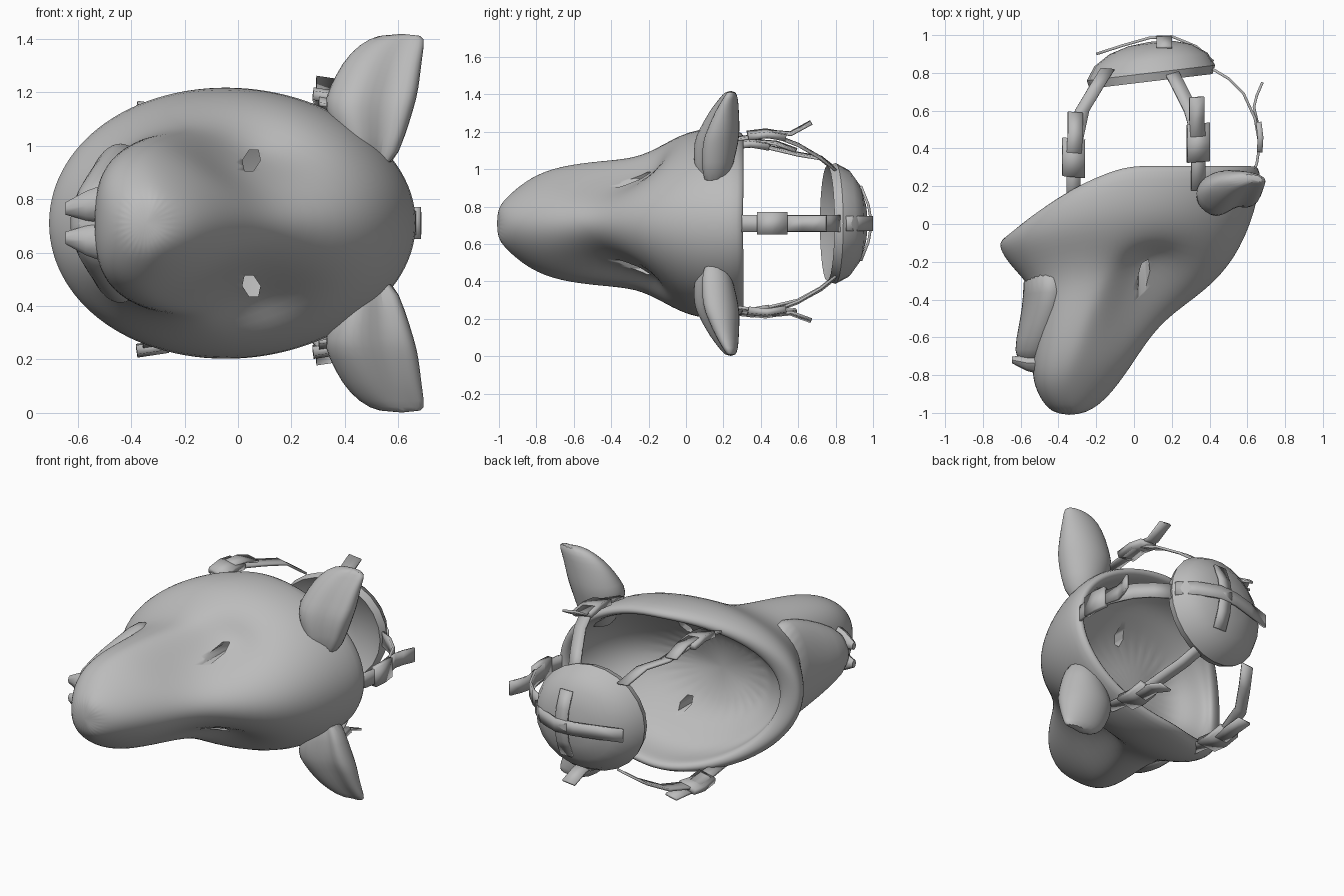
import bpy, bmesh
from math import sin, cos, pi, radians, exp, copysign
from mathutils import Vector

if "Cube" in bpy.data.objects:
    bpy.data.objects.remove(bpy.data.objects["Cube"], do_unlink=True)

MID = 0.71  # height of the symmetry plane (the mask lies on its side)

grey = bpy.data.materials.new("plain grey")
grey.use_nodes = True
colour = (0.5, 0.5, 0.5, 1)
grey.diffuse_color = colour
for node in grey.node_tree.nodes:
    if node.type == 'BSDF_PRINCIPLED':
        node.inputs["Base Color"].default_value = colour


def finish(name, bm, angle=50):
    """Turn a bmesh into a smooth shaded object."""
    bmesh.ops.recalc_face_normals(bm, faces=bm.faces[:])
    mesh = bpy.data.meshes.new(name)
    bm.to_mesh(mesh)
    bm.free()
    mesh.materials.append(grey)
    for poly in mesh.polygons:
        poly.use_smooth = True
    mesh.set_sharp_from_angle(angle=radians(angle))
    obj = bpy.data.objects.new(name, mesh)
    bpy.context.scene.collection.objects.link(obj)
    return obj


def loft(name, rings, angle=50):
    """Skin a list of closed rings and cap both ends."""
    bm = bmesh.new()
    loops = [[bm.verts.new(p) for p in ring] for ring in rings]
    count = len(loops[0])
    for a, b in zip(loops, loops[1:]):
        for i in range(count):
            j = (i + 1) % count
            bm.faces.new((a[i], a[j], b[j], b[i]))
    for end in (loops[0], loops[-1]):
        bm.faces.new(end)
    return finish(name, bm, angle)


def section(tx, ty, mx, my, bx, by, width, pinch, count=28):
    """Head ring through a crown, middle and underside point.
    Pinch narrows the crown and squares the underside."""
    ring = []
    for i in range(count):
        t = 2 * pi * i / count
        c, s = cos(t), sin(t)
        crown, under, mid = c * (c + 1) / 2, c * (c - 1) / 2, 1 - c * c
        if c < 0 and abs(s) > 1e-6:
            side = copysign(abs(s) ** (1 - pinch), s)
        else:
            side = s * (1 - pinch * c)
        y = min(crown * ty + mid * my + under * by, max(ty, my))
        ring.append(Vector((crown * tx + mid * mx + under * bx, y, MID + width * side)))
    return ring


def subdivide(obj, levels):
    mod = obj.modifiers.new("smooth", 'SUBSURF')
    mod.levels = mod.render_levels = levels


# Mask shell: nose to rim along the outside, then back down the inside
outer = [
    (-.28, -1.01, -.34, -1.01, -.42, -.96, .08, 0),
    (-.18, -.96, -.36, -.94, -.49, -.87, .16, .1),
    (-.08, -.85, -.36, -.83, -.54, -.78, .25, .2),
    (.02, -.70, -.30, -.68, -.54, -.65, .31, .3),
    (.15, -.52, -.22, -.46, -.50, -.48, .34, .4),
    (.38, -.36, -.12, -.28, -.54, -.34, .36, .25),
    (.54, -.19, -.07, -.12, -.66, -.22, .43, .1),
    (.65, .06, -.06, .06, -.72, -.13, .52, 0),
    (.69, .31, -.03, .32, -.71, -.08, .51, 0),
]
inner = [
    (.61, .31, -.03, .31, -.61, -.04, .44, 0),
    (.60, .22, -.03, .22, -.60, -.08, .44, 0),
    (.54, .08, -.04, .10, -.58, -.10, .42, 0),
    (.40, -.08, -.05, .01, -.50, -.13, .34, .1),
    (.15, -.18, -.15, -.15, -.40, -.21, .21, .2),
]
rings = [section(*row) for row in outer + inner]
# Press the eye sockets into the outer rings
for ring in rings[:len(outer) - 1]:
    for p in ring:
        for s in (1, -1):
            gap = (p - Vector((.04, -.36, MID + s * .27))).length
            pull = exp(-(gap / .17) ** 2)
            p.y += .19 * pull
            p.z -= s * .05 * pull
mask = loft("mask_shell", rings, 60)
subdivide(mask, 2)

# Eye openings, cut straight through the shell
cutters = []
for s in (1, -1):
    hexes = [[(.05 + .034 * cos(a) + .01 * sin(a), y,
               MID + s * (.235 + .045 * sin(a)))
              for a in [k * pi / 3 for k in range(6)]] for y in (-.65, .12)]
    cutter = loft("eye_cutter", hexes)
    cutter.hide_render = True
    cut = mask.modifiers.new("eye", 'BOOLEAN')
    cut.operation, cut.object, cut.solver = 'DIFFERENCE', cutter, 'EXACT'
    cutters.append(cutter)
graph = bpy.context.evaluated_depsgraph_get()
cut_mesh = bpy.data.meshes.new_from_object(mask.evaluated_get(graph))
mask.modifiers.clear()
mask.data = cut_mesh
cut_mesh.set_sharp_from_angle(angle=radians(60))
for cutter in cutters:
    bpy.data.objects.remove(cutter, do_unlink=True)

# Lower jaw tucked under the upper lip
jaw = loft("lower_jaw", [
    section(-.46, -.74, -.53, -.74, -.60, -.71, .09, 0),
    section(-.40, -.68, -.52, -.68, -.64, -.66, .16, 0),
    section(-.34, -.52, -.47, -.52, -.61, -.54, .25, 0),
    section(-.30, -.36, -.43, -.36, -.58, -.36, .31, 0),
    section(-.30, -.20, -.45, -.20, -.60, -.26, .31, 0)])
subdivide(jaw, 1)

# Fangs at the front of the jaw
for s in (1, -1):
    loft("fang", [[(x, y + r * cos(a), MID + s * side + 1.3 * r * sin(a))
                   for a in [k * pi / 4 for k in range(8)]]
                  for x, y, side, r in ((-.48, -.74, .075, .06),
                                        (-.57, -.735, .065, .042),
                                        (-.645, -.72, .055, .018))])

# Ears: flattened loft with a hollow front, rooted inside the shell
ear_steps = [  # x range, y range, distance from the middle
    (.42, .58, .05, .22, .20),
    (.36, .63, .02, .26, .33),
    (.315, .665, .02, .285, .44),
    (.335, .68, .05, .29, .50),
    (.385, .69, .11, .285, .60),
    (.45, .70, .17, .28, .67),
    (.53, .70, .21, .265, .71),
]
for s in (1, -1):
    rings = []
    for x0, x1, y0, y1, side in ear_steps:
        ring = []
        for k in range(16):
            a = 2 * pi * k / 16
            hollow = .3 * exp(-((a - 1.62 * pi) / .45) ** 2)
            ring.append(((x0 + x1) / 2 + (x1 - x0) / 2 * cos(a),
                         (y0 + y1) / 2 + (y1 - y0) / 2 * sin(a) * (1 - 2 * hollow),
                         MID + s * side))
        rings.append(ring)
    subdivide(loft("ear", rings, 60), 1)

# Domed pad behind the head
PAD_X, TILT = .09, .12
profile = [(.01, .965), (.12, .955), (.22, .925), (.30, .87), (.34, .80),
           (.325, .755), (.27, .79), (.14, .84), (.01, .86)]
loft("head_pad", [[(PAD_X + r * cos(a), y + TILT * r * cos(a), MID + .95 * r * sin(a))
                   for a in [2 * pi * k / 24 for k in range(24)]]
                  for r, y in profile], 45)


def ribbon(name, path, across, width, thick=.014):
    """Flat strap along a path; across is its width direction."""
    bm = bmesh.new()
    half = Vector(across).normalized() * width / 2
    pairs = [(bm.verts.new(Vector(p) - half), bm.verts.new(Vector(p) + half))
             for p in path]
    for a, b in zip(pairs, pairs[1:]):
        bm.faces.new((a[0], a[1], b[1], b[0]))
    obj = finish(name, bm)
    mod = obj.modifiers.new("thickness", 'SOLIDIFY')
    mod.thickness, mod.offset = thick, 0
    return obj


# Side straps with buckles and loose tails: side, x, pad x, start y, spread, tail lift
for s, x, pad_x, y, out, lift in ((1, .34, .19, .33, .47, .06),
                                  (-1, .34, .19, .33, .47, .04),
                                  (1, -.32, -.14, .25, .42, -.04),
                                  (-1, -.32, -.14, .25, .465, -.01)):
    def at(x, y, side):
        return (x, y, MID + s * side)
    lean = (pad_x - x) / 2
    across = (1, -lean, -s * .15)
    ribbon("side_strap", [at(x, y - .15, out - .03), at(x, y, out - .01), at(x, y + .14, out),
                          at(x + lean * .5, .60, out - .05),
                          at(x + lean * 1.3, .72, .35), at(pad_x, .82, .27)], across, .075)
    ribbon("side_buckle", [at(x, y, out), at(x, y + .1, out + .012), at(x, y + .2, out - .005)],
           across, .12, .035)
    ribbon("strap_tail", [at(x, y + .1, out + .02), at(x + lean * .1, y + .23, out + .01),
                          at(x + lean * .1, y + .34, out + .01 + lift)], across, .08)

# Crown strap with buckle and tail
ribbon("crown_strap", [(.60, .2, MID), (.65, .32, MID), (.665, .42, MID), (.64, .56, MID),
                       (.58, .69, MID), (.50, .77, MID), (.40, .83, MID)], (0, 0, 1), .09)
ribbon("crown_buckle", [(.665, .38, MID), (.67, .46, MID), (.66, .54, MID)],
       (0, 0, 1), .12, .03)
ribbon("crown_tail", [(.655, .53, MID), (.635, .62, MID), (.65, .68, MID), (.68, .75, MID)],
       (0, 0, 1), .085)

# Crossed bands over the pad
ribbon("pad_band_long", [(-.20, .90, MID), (-.06, .945, MID), (.08, .985, MID),
                         (.2, .993, MID), (.33, .94, MID), (.42, .86, MID)], (0, 0, 1), .08)
ribbon("pad_band_cross", [(.16, .935, MID - .2), (.16, .975, MID - .1), (.16, .992, MID),
                          (.16, .975, MID + .1), (.16, .935, MID + .2)], (1, 0, 0), .08)
